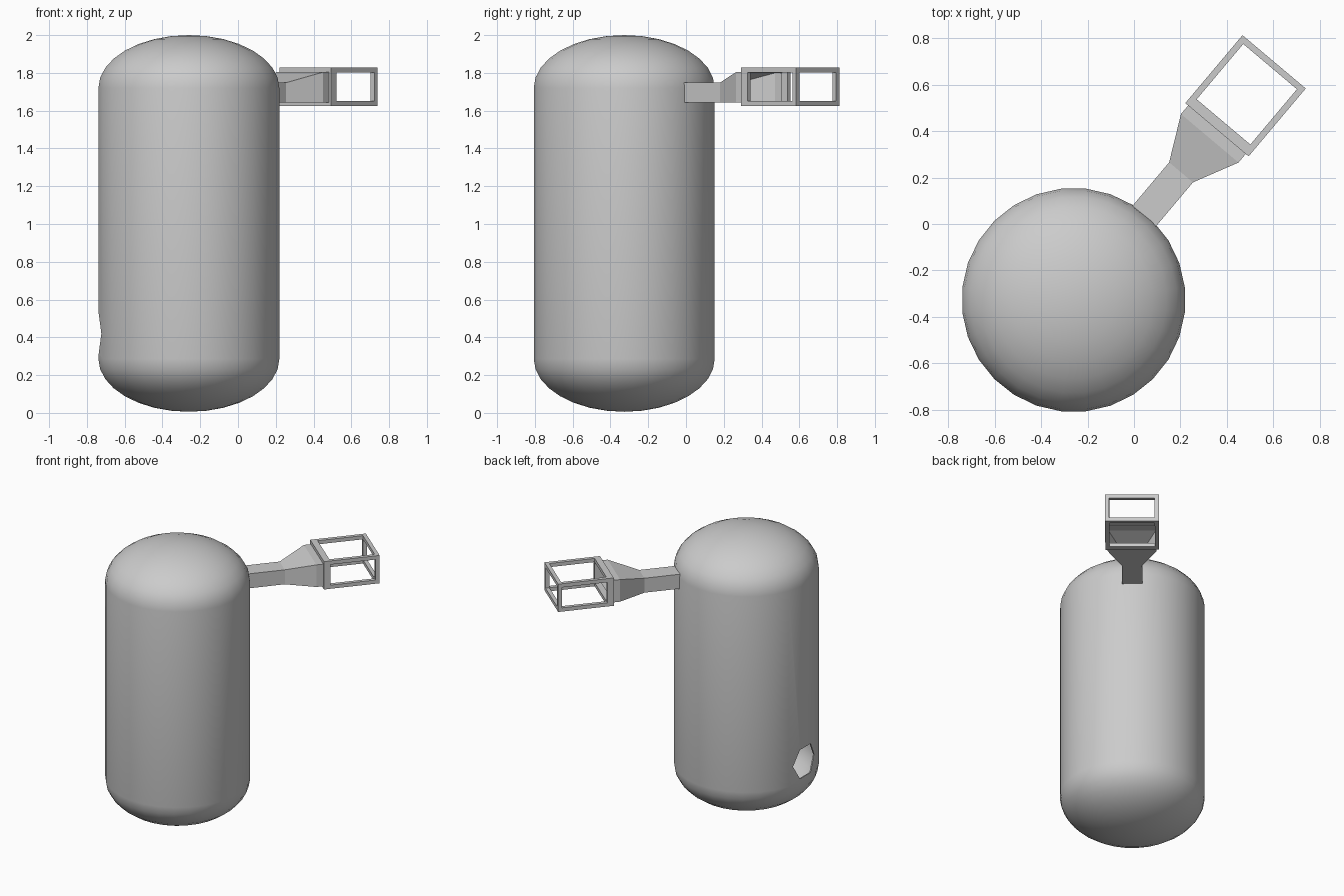
import bpy, bmesh, math
from mathutils import Matrix, Vector

if "Cube" in bpy.data.objects:
    bpy.data.objects.remove(bpy.data.objects["Cube"])

CENTER = Vector((-0.26, -0.327, 0))      # tank axis
TURN = math.radians(49.9)                # heading of the arm
R = 0.482


def finish(name, bm, turned=False):
    bmesh.ops.recalc_face_normals(bm, faces=bm.faces)
    me = bpy.data.meshes.new(name)
    bm.to_mesh(me)
    bm.free()
    ob = bpy.data.objects.new(name, me)
    bpy.context.collection.objects.link(ob)
    ob.location = CENTER
    if turned:
        ob.rotation_euler.z = TURN
    return ob


def solidify(ob, t):
    m = ob.modifiers.new("wall", 'SOLIDIFY')
    m.thickness = t
    m.offset = -1


def box(bm, lo, hi):
    lo, hi = Vector(lo), Vector(hi)
    mat = Matrix.Translation((lo + hi) / 2) @ Matrix.Diagonal((*(hi - lo), 1))
    bmesh.ops.create_cube(bm, size=1, matrix=mat)


# Tank: capsule with flattened domes, revolved
SEGS, DOME, H = 28, 8, 0.28
angles = [math.pi / 2 * i / DOME for i in range(DOME)]
upper = [(R * math.cos(a), 1.72 + H * math.sin(a)) for a in angles]
lower = [(R * math.cos(a), 0.286 - H * math.sin(a)) for a in reversed(angles)]
bm = bmesh.new()
rings = [[bm.verts.new((r * math.cos(2 * math.pi * (i + .5) / SEGS),
                        r * math.sin(2 * math.pi * (i + .5) / SEGS), z))
          for i in range(SEGS)] for r, z in lower + upper]
for a, b in zip(rings, rings[1:]):
    for i in range(SEGS):
        j = (i + 1) % SEGS
        bm.faces.new((a[i], a[j], b[j], b[i]))
for ring, z in ((rings[0], 0.006), (rings[-1], 2.0)):
    pole = bm.verts.new((0, 0, z))
    for i in range(SEGS):
        bm.faces.new((ring[i], ring[(i + 1) % SEGS], pole))
tank = finish("tank", bm)
solidify(tank, 0.008)

# Six-sided opening low on the left side
bm = bmesh.new()
bmesh.ops.create_cone(bm, cap_ends=True, segments=6, radius1=0.122, radius2=0.122, depth=0.3,
                      matrix=Matrix.Translation((-R, 0, 0.42)) @ Matrix.Rotation(math.pi / 2, 4, 'Y'))
cutter = finish("opening_cutter", bm)
cutter.hide_render = True
cutter.hide_set(True)
cut = tank.modifiers.new("opening", 'BOOLEAN')
cut.object = cutter
cut.operation = 'DIFFERENCE'
cut.solver = 'EXACT'

# Hollow arm flaring into a funnel: (distance, half width, bottom, top)
sections = [(0.47, 0.067, 1.642, 1.748), (0.718, 0.067, 1.642, 1.748),
            (0.91, 0.162, 1.642, 1.804), (0.965, 0.162, 1.642, 1.804)]
bm = bmesh.new()
loops = [[bm.verts.new((x, y, z)) for y, z in ((-w, b), (w, b), (w, t), (-w, t))]
         for x, w, b, t in sections]
for a, b in zip(loops, loops[1:]):
    for i in range(4):
        j = (i + 1) % 4
        bm.faces.new((a[i], a[j], b[j], b[i]))
arm = finish("funnel_arm", bm, True)
solidify(arm, 0.006)

# Open box frame at the end of the arm
X0, X1, W, Z0, Z1, T, N = 0.958, 1.34, 0.178, 1.625, 1.829, 0.027, 0.044
bm = bmesh.new()
for y in (-W, W - T):
    for z in (Z0, Z1 - T):
        box(bm, (X0 + N, y, z), (X1 - T, y + T, z + T))       # long rails
for x, t in ((X0, N), (X1 - T, T)):
    for y in (-W, W - T):
        box(bm, (x, y, Z0), (x + t, y + T, Z1))               # posts
    for z in (Z0, Z1 - T):
        box(bm, (x, -W + T, z), (x + t, W - T, z + T))        # cross rails
finish("box_frame", bm, True)

# Smooth tank, flat arm and frame
bpy.ops.object.select_all(action='DESELECT')
tank.select_set(True)
bpy.context.view_layer.objects.active = tank
bpy.ops.object.shade_smooth_by_angle(angle=math.radians(40))
